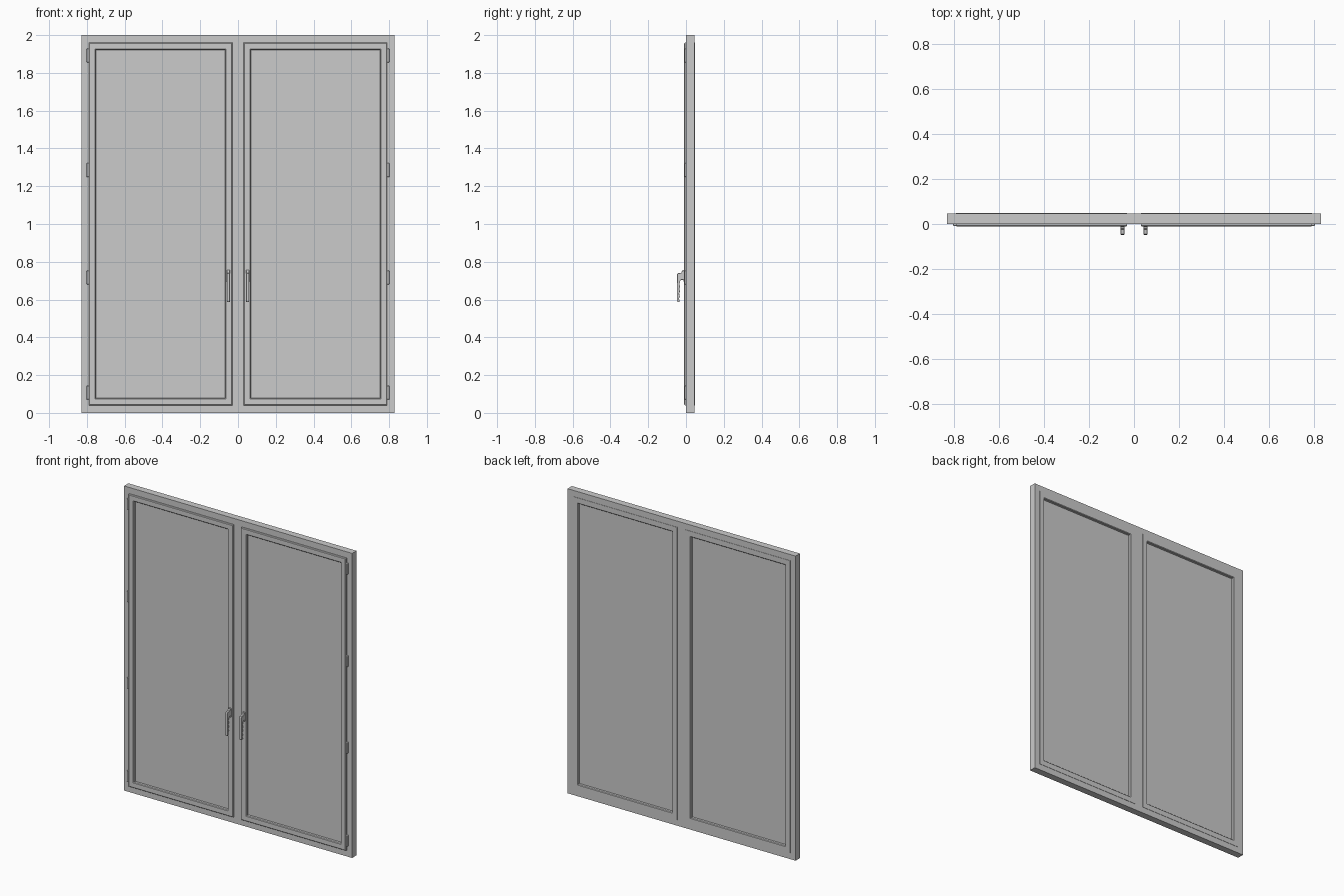
import bpy, bmesh, math

if "Cube" in bpy.data.objects:
    bpy.data.objects.remove(bpy.data.objects["Cube"])

W, H = 0.828, 2.0              # half width and height of the outer frame
SASH_IN, SASH_OUT = 0.03, 0.79  # sash extents in x
SASH_Z0, SASH_Z1 = 0.04, 1.96
FRONT, BACK = 0.001, 0.046      # frame depth
STILE = 0.038                   # sash member width


def finish(bm, name):
    bmesh.ops.recalc_face_normals(bm, faces=bm.faces)
    mesh = bpy.data.meshes.new(name)
    bm.to_mesh(mesh)
    bm.free()
    ob = bpy.data.objects.new(name, mesh)
    bpy.context.collection.objects.link(ob)
    return ob


def box(name, x, y, z, bevel=0.0):
    """Box from (min, max) ranges, with optional chamfered edges."""
    bm = bmesh.new()
    bmesh.ops.create_cube(bm, size=1)
    for v in bm.verts:
        for i, (a, b) in enumerate((x, y, z)):
            v.co[i] = (a + b) / 2 + v.co[i] * (b - a)
    if bevel:
        bmesh.ops.bevel(bm, geom=bm.edges[:], offset=bevel, segments=1, affect='EDGES')
    return finish(bm, name)


def mitred_ring(name, x0, x1, z0, z1, profile):
    """Sweep a closed (inset, y) profile round a rectangle with mitred corners."""
    bm = bmesh.new()
    corners = ((x0, z0, 1, 1), (x1, z0, -1, 1), (x1, z1, -1, -1), (x0, z1, 1, -1))
    loops = [[bm.verts.new((x + sx * d, y, z + sz * d)) for d, y in profile]
             for x, z, sx, sz in corners]
    n = len(profile)
    for i in range(4):
        a, b = loops[i], loops[(i + 1) % 4]
        for j in range(n):
            k = (j + 1) % n
            bm.faces.new((a[j], a[k], b[k], b[j]))
    return finish(bm, name)


def extrude_side(name, points, xc, width, bevel):
    """Extrude a (y, z) outline across x and chamfer its rims."""
    bm = bmesh.new()
    face = bm.faces.new([bm.verts.new((xc - width / 2, y, z)) for y, z in points])
    ext = bmesh.ops.extrude_face_region(bm, geom=[face])
    for v in ext['geom']:
        if isinstance(v, bmesh.types.BMVert):
            v.co.x += width
    rims = [e for e in bm.edges if abs(e.verts[0].co.x - e.verts[1].co.x) < 1e-6]
    bmesh.ops.bevel(bm, geom=rims, offset=bevel, segments=1, affect='EDGES')
    return finish(bm, name)


# Fixed outer frame and central mullion
mitred_ring("outer_frame", -W, W, 0, H,
            [(0, FRONT), (0.04, FRONT), (0.04, BACK), (0, BACK)])
box("mullion", (-SASH_IN, SASH_IN), (FRONT, BACK), (SASH_Z0, SASH_Z1))

# Sash cross-section: small chamfers on front and back edges
sash_profile = [(0, 0.048), (0, -0.006), (0.004, -0.010), (STILE - 0.004, -0.010),
                (STILE, -0.006), (STILE, 0.044), (STILE - 0.004, 0.048)]

# Handle outline seen from the side, with finger scallops on the inner edge
handle_outline = [(-0.012, 0.705), (-0.012, 0.752), (-0.021, 0.754), (-0.025, 0.741),
                  (-0.044, 0.739), (-0.047, 0.734), (-0.048, 0.592), (-0.045, 0.586),
                  (-0.036, 0.586)]
STEPS = 24
for i in range(STEPS + 1):
    t = i / STEPS
    handle_outline.append((-0.035 + 0.002 * t + 0.0016 * math.cos(t * 8 * math.pi),
                           0.591 + 0.105 * t))
handle_outline.append((-0.027, 0.704))

for side, label in ((-1, "left"), (1, "right")):
    x0, x1 = sorted((side * SASH_IN, side * SASH_OUT))

    # Sash frame and glazing
    mitred_ring(f"{label}_sash", x0, x1, SASH_Z0, SASH_Z1, sash_profile)
    box(f"{label}_glass", (x0 + STILE - 0.002, x1 - STILE + 0.002), (0.009, 0.029),
        (SASH_Z0 + STILE - 0.002, SASH_Z1 - STILE + 0.002))

    # Hinges on the outer stile
    hx = sorted((side * 0.787, side * 0.802))
    for n, z in enumerate((0.107, 0.717, 1.285, 1.892)):
        box(f"{label}_hinge_{n + 1}", hx, (-0.009, 0.004), (z - 0.037, z + 0.037), 0.003)

    # Handle and its base plate
    hc = side * 0.051
    box(f"{label}_handle_plate", (hc - 0.009, hc + 0.009), (-0.014, -0.008),
        (0.695, 0.756), 0.002)
    extrude_side(f"{label}_handle", handle_outline, hc, 0.016, 0.001)
